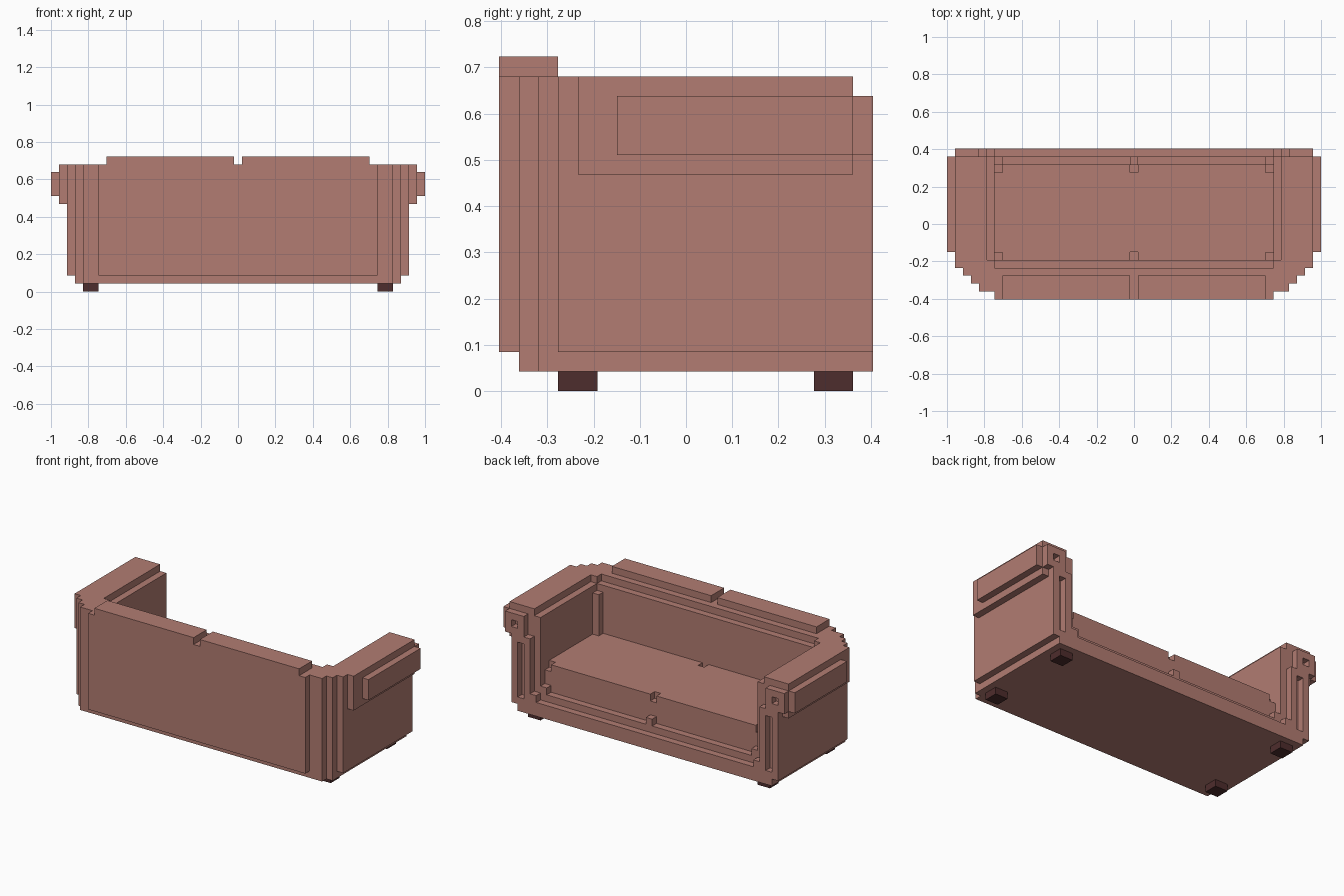
import bpy
import bmesh
from mathutils import Matrix, Vector

cube = bpy.data.objects.get("Cube")
if cube:
    bpy.data.objects.remove(cube, do_unlink=True)

U = 2 / 47  # size of one block


def material(name, rgb):
    mat = bpy.data.materials.new(name)
    mat.use_nodes = True
    colour = (*rgb, 1)
    mat.diffuse_color = colour
    mat.node_tree.nodes["Principled BSDF"].inputs["Base Color"].default_value = colour
    return mat


fabric = material("dusty_rose_fabric", (0.445, 0.202, 0.168))
wood = material("dark_wood", (0.076, 0.026, 0.026))


def part(name, boxes, mat=fabric, mirror=False):
    """Boxes are (x0, x1, y0, y1, z0, z1) in blocks, mirrored across x on request."""
    bm = bmesh.new()
    for x0, x1, y0, y1, z0, z1 in boxes:
        for a, b in ((x0, x1), (-x1, -x0)) if mirror else ((x0, x1),):
            centre = Vector((a + b, y0 + y1, z0 + z1)) * U / 2
            size = Vector((b - a, y1 - y0, z1 - z0)) * U
            bmesh.ops.create_cube(
                bm, size=1, matrix=Matrix.Translation(centre) @ Matrix.Diagonal((*size, 1)))
    mesh = bpy.data.meshes.new(name)
    bm.to_mesh(mesh)
    bm.free()
    mesh.materials.append(mat)
    obj = bpy.data.objects.new(name, mesh)
    bpy.context.collection.objects.link(obj)
    return obj


# Feet
part("feet", [(17.5, 19.5, y, y + 2, 0, 1) for y in (-6.5, 6.5)], wood, True)

# Base, with the stepped front rail
part("base", [(-20.5, 20.5, -6.5, 8.5, 1, 2), (-18.5, 18.5, 8.5, 9.5, 1, 3),
              (-18.5, 18.5, 7.5, 8.5, 2, 4)])
part("rail_centre_tab", [(-0.5, 0.5, 7.5, 8.5, 4, 5)])
part("rail_corner_tabs", [(16.5, 17.5, 7.5, 8.5, 4, 5),
                          (17.5, 18.5, 8.5, 9.5, 3, 4)], mirror=True)

# Seat, notched in the middle and at the front corners
part("seat", [(-17.5, 17.5, -4.5, 7.5, 2, 7), (-17.5, 17.5, -3.5, 6.5, 7, 8)])
part("seat_edges", [(0.5, 16.5, 6.5, 7.5, 7, 8),
                    (0.5, 16.5, -4.5, -3.5, 7, 8)], mirror=True)

# Backrest with its outer panel, inner step and top cushions
part("backrest", [(-19.5, 19.5, -8.5, -5.5, 1, 16), (-17.5, 17.5, -9.5, -8.5, 2, 16),
                  (-17.5, 17.5, -5.5, -4.5, 2, 15)])
part("back_cushions", [(0.5, 16.5, -9.5, -6.5, 16, 17)], mirror=True)
part("inner_corner_posts", [(16.5, 17.5, -4.5, -3.5, 7, 14)], mirror=True)

# Stepped rear corners
part("rear_corners", [(19.5, 20.5, -7.5, -5.5, 1, 16),
                      (17.5, 20.5, -5.5, -4.5, 2, 16)], mirror=True)

# Arms with inner lining and outer roll
part("arms", [(18.5, 20.5, -5.5, 8.5, 2, 16), (20.5, 21.5, -6.5, 8.5, 2, 16),
              (21.5, 22.5, -5.5, 8.5, 11, 16)], mirror=True)
part("arm_linings", [(17.5, 18.5, -4.5, 8.5, 2, 15)], mirror=True)
part("arm_rolls", [(22.5, 23.5, -3.5, 8.5, 12, 15)], mirror=True)

# Arm fronts: grooved posts below, hollow square ends on top
part("arm_front_posts", [(18.5, 19.5, 8.5, 9.5, 1, 12), (20.5, 21.5, 8.5, 9.5, 2, 12),
                         (19.5, 20.5, 8.5, 9.5, 1, 3), (19.5, 20.5, 8.5, 9.5, 11, 12)],
     mirror=True)
part("arm_roll_ends", [(19.5, 20.5, 8.5, 9.5, 12, 15), (21.5, 22.5, 8.5, 9.5, 12, 15),
                       (20.5, 21.5, 8.5, 9.5, 12, 13), (20.5, 21.5, 8.5, 9.5, 14, 15)],
     mirror=True)
